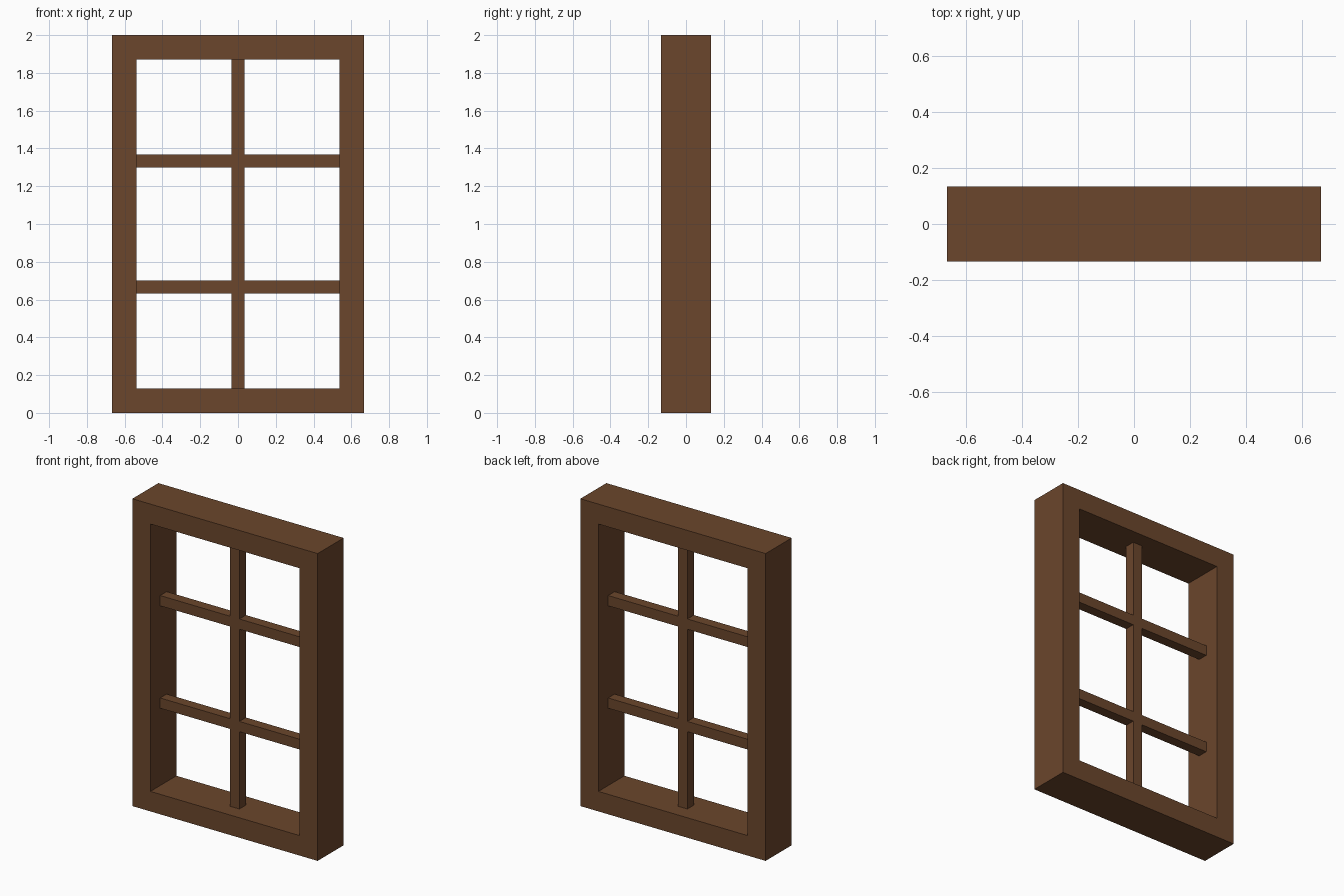
import bpy
import bmesh

if "Cube" in bpy.data.objects:
    bpy.data.objects.remove(bpy.data.objects["Cube"])

W, H, D = 0.667, 2.0, 0.1333    # half width, height, half depth
B = 0.13                        # frame border
T = 0.0667                      # glazing bar thickness

wood = bpy.data.materials.new("brown wood")
wood.diffuse_color = (0.147, 0.061, 0.025, 1)
wood.use_nodes = True
wood.node_tree.nodes["Principled BSDF"].inputs["Base Color"].default_value = wood.diffuse_color


def finish(name, bm):
    bmesh.ops.recalc_face_normals(bm, faces=bm.faces)
    mesh = bpy.data.meshes.new(name)
    bm.to_mesh(mesh)
    bm.free()
    mesh.materials.append(wood)
    bpy.context.collection.objects.link(bpy.data.objects.new(name, mesh))


def box(name, x0, x1, z0, z1, depth):
    bm = bmesh.new()
    bmesh.ops.create_cube(bm, size=1)
    for v in bm.verts:
        v.co.x = x1 if v.co.x > 0 else x0
        v.co.y = depth / 2 if v.co.y > 0 else -depth / 2
        v.co.z = z1 if v.co.z > 0 else z0
    finish(name, bm)


# Outer frame: one mitred rectangular ring, extruded front to back
bm = bmesh.new()
rings = []
for inset in (0, B):
    x, z0, z1 = W - inset, inset, H - inset
    rings.append([bm.verts.new((px, -D, pz))
                  for px, pz in ((-x, z0), (x, z0), (x, z1), (-x, z1))])
outer, inner = rings
front = [bm.faces.new((outer[i], outer[(i + 1) % 4], inner[(i + 1) % 4], inner[i]))
         for i in range(4)]
new = bmesh.ops.extrude_face_region(bm, geom=front, use_keep_orig=True)["geom"]
bmesh.ops.translate(bm, vec=(0, 2 * D, 0),
                    verts=[v for v in new if isinstance(v, bmesh.types.BMVert)])
finish("window_frame", bm)

# Upright glazing bar
box("upright_bar", -T / 2, T / 2, B, H - B, T)

# Cross bars, butted against both sides of the upright
for row, z in (("lower", H / 3), ("upper", H * 2 / 3)):
    box(row + "_cross_bar_left", -W + B, -T / 2, z - T / 2, z + T / 2, T)
    box(row + "_cross_bar_right", T / 2, W - B, z - T / 2, z + T / 2, T)
